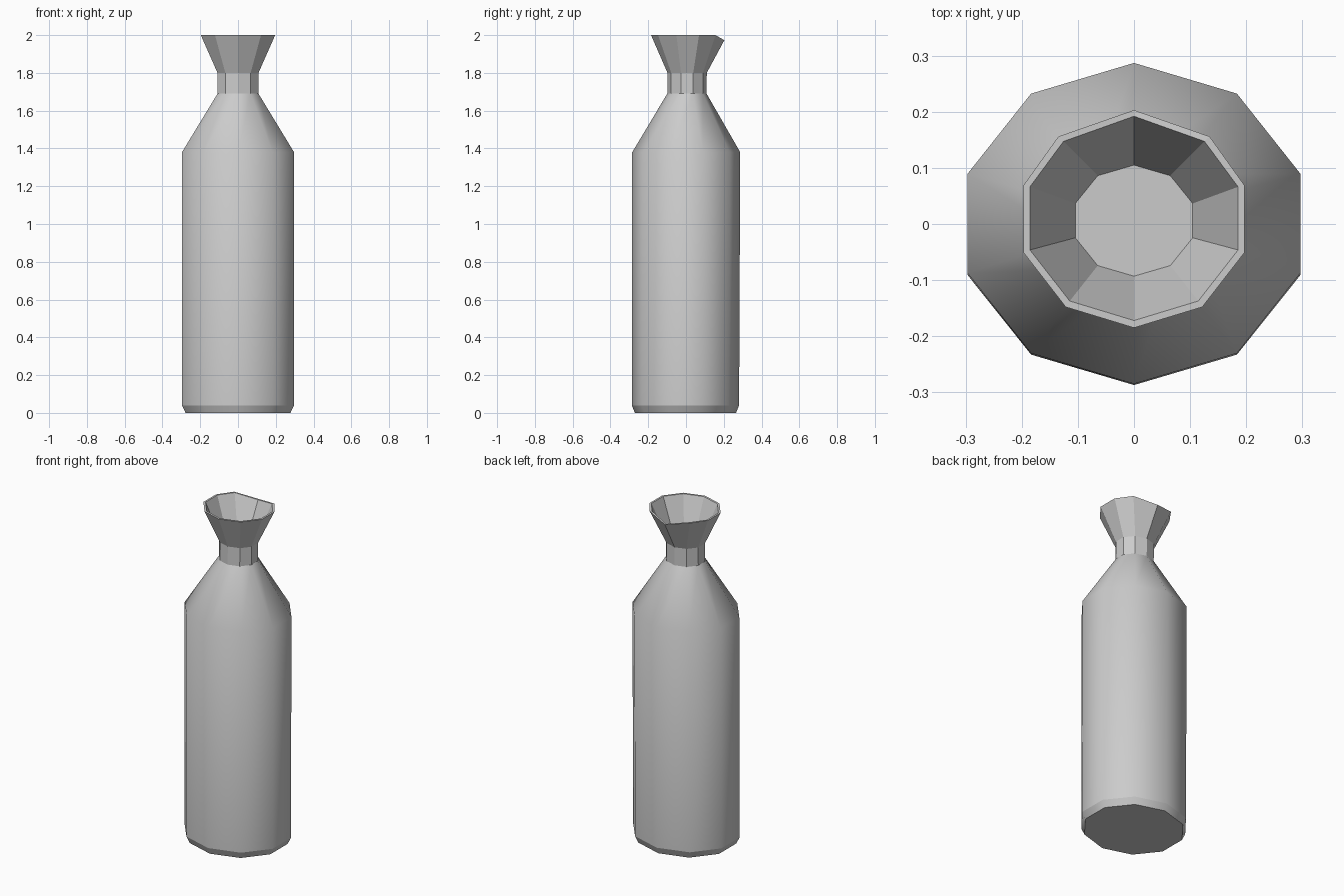
import bpy, bmesh
from math import cos, sin, pi

if "Cube" in bpy.data.objects:
    bpy.data.objects.remove(bpy.data.objects["Cube"])

SIDES = 10


def ring(bm, rx, ry, cy, z):
    # index 0 is the back corner (+y)
    return [bm.verts.new((rx * sin(2 * pi * i / SIDES),
                          cy + ry * cos(2 * pi * i / SIDES), z))
            for i in range(SIDES)]


def loft(name, profile, smooth, cap_start, cap_end, edit=None, sharp=()):
    bm = bmesh.new()
    rings = [ring(bm, *p) for p in profile]
    if edit:
        edit(rings)
    for a, b in zip(rings, rings[1:]):
        for i in range(SIDES):
            j = (i + 1) % SIDES
            f = bm.faces.new((a[j], a[i], b[i], b[j]))
            f.smooth = smooth
    if cap_start:
        bm.faces.new(rings[0])
    if cap_end:
        bm.faces.new(rings[-1][::-1])
    for k in sharp:
        for i in range(SIDES):
            e = bm.edges.get((rings[k][i], rings[k][(i + 1) % SIDES]))
            e.smooth = False
    me = bpy.data.meshes.new(name)
    bm.to_mesh(me)
    bm.free()
    ob = bpy.data.objects.new(name, me)
    bpy.context.collection.objects.link(ob)
    return ob


def pull_spout(rings):
    # pouring lip: lower the back corner and widen its neighbours
    for r, dx in ((rings[2], 0.013), (rings[3], 0.011)):
        r[0].co.z -= 0.027
        for v, s in ((r[1], 1), (r[-1], -1)):
            v.co.x += s * dx
            v.co.y -= 0.01


# Bottle body with small foot bevel and sloped shoulder (rx, ry, centre y, z)
loft("bottle_body", [
    (0.292, 0.268, -0.003, 0.0),
    (0.312, 0.284, -0.003, 0.04),
    (0.312, 0.286, 0.001, 1.38),
    (0.114, 0.104, 0.005, 1.69),
], True, True, False, sharp=(0, 1, 3))

# Faceted neck, flared mouth, rim and inner funnel
loft("neck_and_mouth", [
    (0.114, 0.104, 0.005, 1.69),
    (0.114, 0.104, 0.006, 1.80),
    (0.207, 0.194, 0.009, 2.0),
    (0.195, 0.182, 0.010, 2.0),
    (0.110, 0.099, 0.006, 1.805),
], False, False, True, edit=pull_spout)
